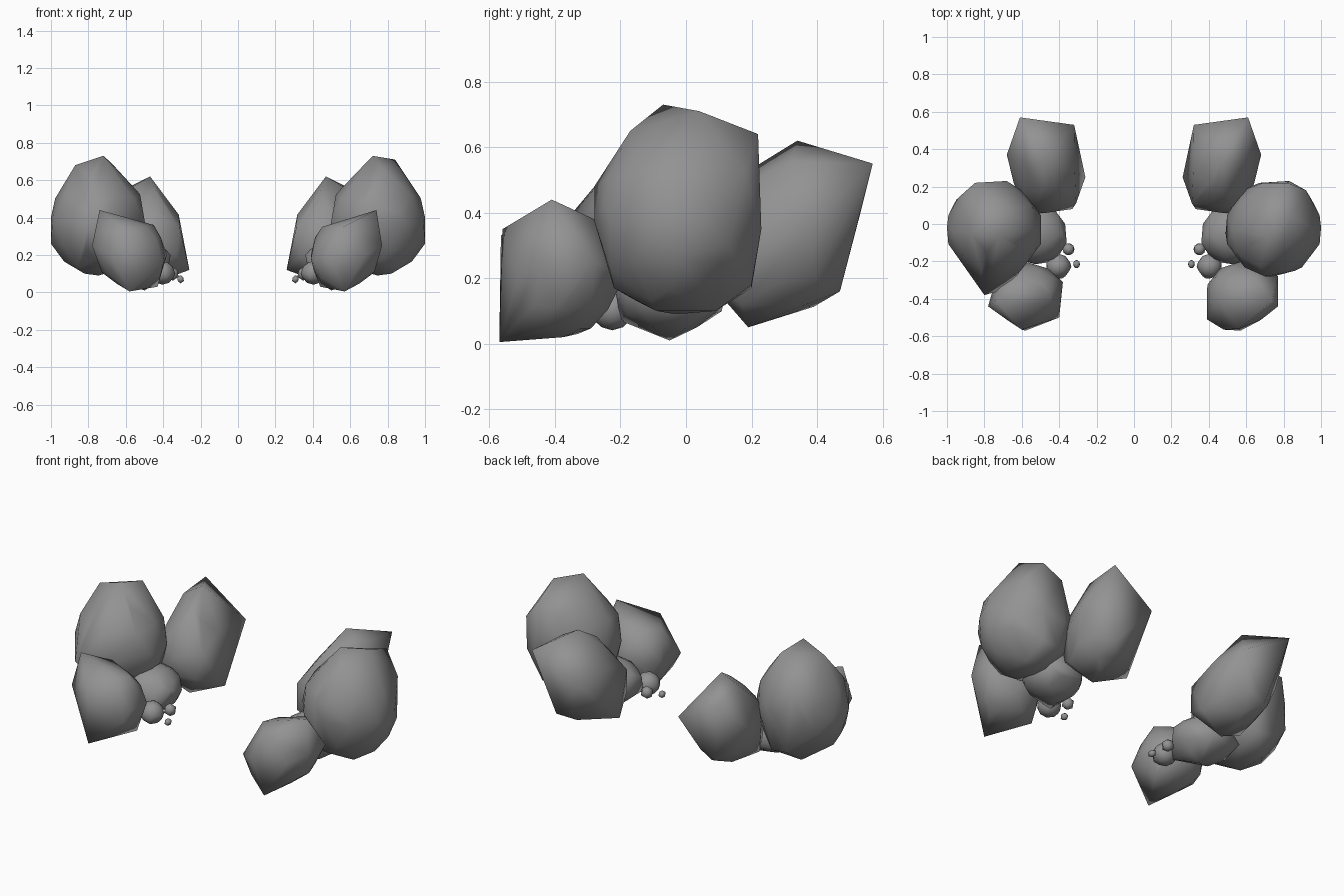
import bpy, bmesh
from mathutils import Vector

stone = bpy.data.materials.new("dark_stone")
stone.diffuse_color = (.29, .29, .29, 1)


def rock(name, side, center, radii, corners=(), detail=2):
    """Convex stone: a rounded core stretched out to a few sharp corners."""
    bm = bmesh.new()
    bmesh.ops.create_icosphere(bm, subdivisions=detail, radius=1)
    pts = [Vector(c + r * k for c, r, k in zip(center, radii, v.co)) for v in bm.verts]
    pts += [Vector(p) for p in corners]
    bm.clear()
    for p in pts:
        bm.verts.new((p.x * side, p.y, p.z))
    hull = bmesh.ops.convex_hull(bm, input=bm.verts[:])
    inner = [v for v in hull["geom_interior"] if isinstance(v, bmesh.types.BMVert)]
    bmesh.ops.delete(bm, geom=inner, context='VERTS')
    bmesh.ops.recalc_face_normals(bm, faces=bm.faces[:])
    mesh = bpy.data.meshes.new(name)
    bm.to_mesh(mesh)
    bm.free()
    mesh.materials.append(stone)
    ob = bpy.data.objects.new(name, mesh)
    bpy.context.collection.objects.link(ob)
    bpy.ops.object.select_all(action='DESELECT')
    bpy.context.view_layer.objects.active = ob
    ob.select_set(True)
    bpy.ops.object.shade_smooth_by_angle(angle=1.2)


# Corners shared by both large stones, then those that differ right (1) / left (-1)
base = [(1, -.02, .40), (1, -.02, .26), (.82, .09, .10), (.82, -.09, .10),
        (.93, -.05, .165), (.68, .08, .11), (.75, -.22, .17), (.70, .20, .17),
        (.80, .20, .18), (.95, .13, .30)]
boulder = {
    1: [(.72, -.07, .73), (.84, .04, .71), (.82, .22, .64), (.69, .22, .58),
        (.83, .23, .35), (.67, .22, .33), (.70, -.28, .48), (.86, -.25, .42),
        (.92, .18, .52), (.60, -.20, .17), (.78, -.17, .65), (.49, -.05, .30),
        (.58, .18, .35)],
    -1: [(.72, -.07, .73), (.87, -.05, .68), (.80, -.38, .36), (.69, -.35, .30),
         (.85, .22, .55), (.68, .23, .45), (.94, .14, .45),
         (.68, .08, .695), (.50, -.10, .30)],
}
front = {
    1: [(.74, -.41, .44), (.77, -.28, .25), (.77, -.44, .25), (.57, -.57, .005),
        (.45, -.41, .35), (.56, -.56, .35), (.48, -.565, .20), (.39, -.51, .18),
        (.73, -.40, .11), (.60, -.19, .20), (.39, -.35, .20), (.44, -.33, .03),
        (.64, -.28, .38), (.45, -.52, .08)],
    -1: [(.74, -.41, .44), (.78, -.44, .25), (.58, -.57, .005), (.60, -.565, .33),
         (.40, -.50, .15), (.38, -.31, .20), (.43, -.33, .03), (.45, -.37, .36),
         (.55, -.22, .14), (.62, -.29, .38)],
}

for side, label in ((1, "right"), (-1, "left")):
    # Largest stone
    rock("boulder_" + label, side, (.745, -.03, .375), (.26, .25, .285), base + boulder[side])
    # Stone at the front
    rock("front_rock_" + label, side, (.57, -.375, .20), (.185, .17, .18), front[side])
    # Leaning stone at the back
    rock("back_rock_" + label, side, (.47, .28, .30), (.18, .22, .22),
         [(.47, .34, .62), (.61, .57, .55), (.32, .53, .39), (.26, .25, .12),
          (.68, .37, .35), (.52, .47, .16), (.45, .19, .05), (.31, .11, .34),
          (.55, .06, .20), (.44, .21, .54), (.58, .32, .555), (.60, .17, .12),
          (.33, .08, .20)])
    # Half hidden stone in the middle
    rock("middle_rock_" + label, side, (.53, -.05, .16), (.17, .165, .13),
         [(.50, -.05, .01), (.42, -.20, .07), (.46, .11, .10), (.36, -.10, .20),
          (.66, .09, .12)])
    # Pebbles
    rock("pebble_" + label, side, (.405, -.225, .105), (.066, .066, .064),
         [(.335, -.225, .10), (.38, -.29, .08), (.40, -.16, .12)])
    rock("small_pebble_" + label, side, (.35, -.135, .10), (.036, .036, .038), (), 1)
    rock("tiny_pebble_" + label, side, (.307, -.215, .07), (.02, .025, .022), (), 1)
